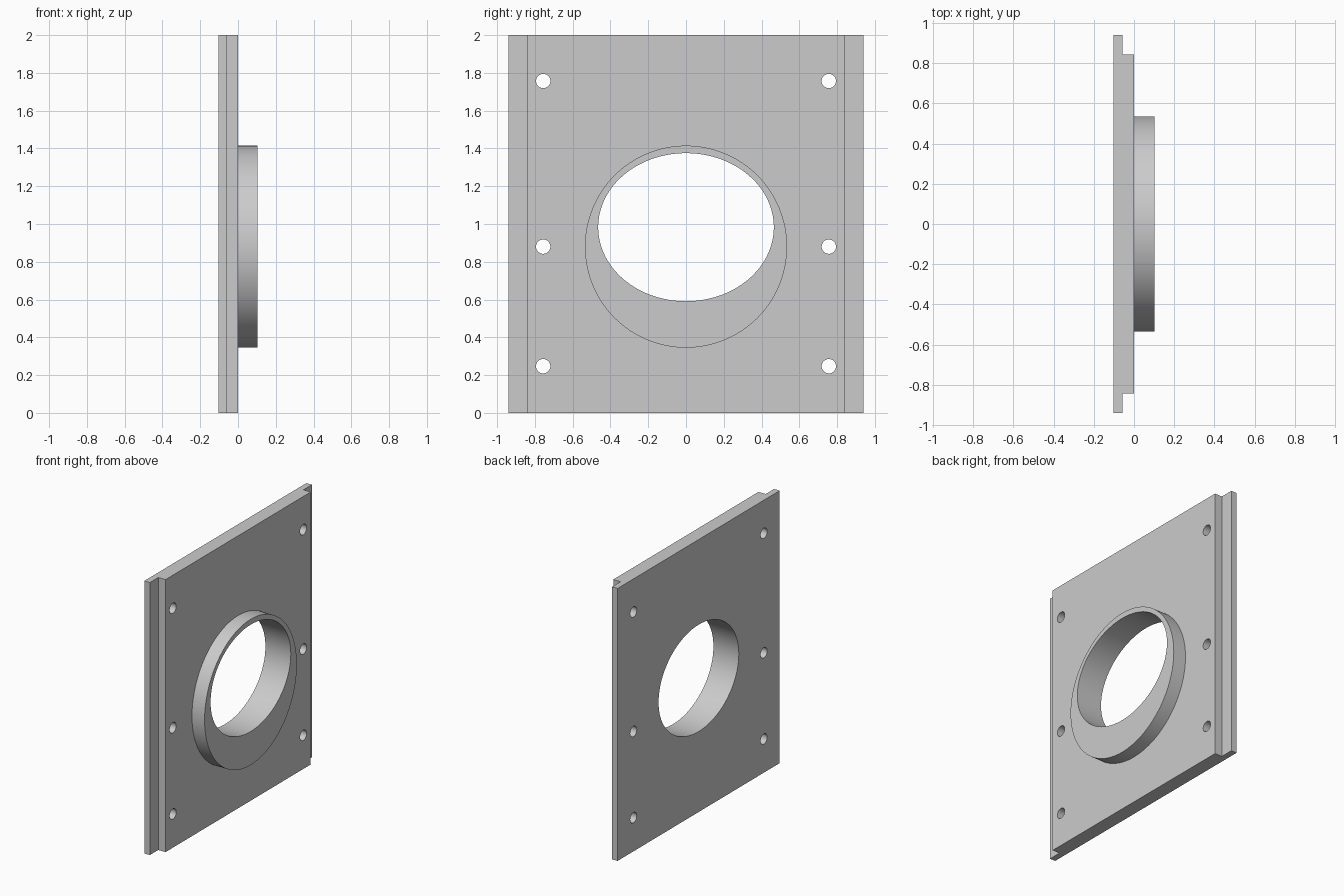
import bpy
import bmesh
from math import radians
from mathutils import Matrix

if "Cube" in bpy.data.objects:
    bpy.data.objects.remove(bpy.data.objects["Cube"])

BACK, STEP, FACE, RIM = -0.103, -0.058, 0.001, 0.103
HALF_WIDTH, HALF_FACE, HEIGHT = 0.94, 0.842, 2.0
BOSS_Z, BOSS_R = 0.88, 0.535
PORT_Z, PORT_Y, PORT_H = 0.983, 0.465, 0.392
BOLT_Y, BOLT_R = 0.756, 0.038

grey = bpy.data.materials.new("plain_grey")
grey.use_nodes = True
colour = (0.6, 0.6, 0.6, 1)
grey.diffuse_color = colour
grey.node_tree.nodes["Principled BSDF"].inputs["Base Color"].default_value = colour


def make_object(name, bm):
    bmesh.ops.recalc_face_normals(bm, faces=bm.faces)
    mesh = bpy.data.meshes.new(name)
    bm.to_mesh(mesh)
    bm.free()
    mesh.materials.append(grey)
    obj = bpy.data.objects.new(name, mesh)
    bpy.context.collection.objects.link(obj)
    return obj


def add_cylinder(bm, x0, x1, y, z, ry, rz, sides):
    """Elliptical cylinder lying along x."""
    matrix = (Matrix.Translation(((x0 + x1) / 2, y, z))
              @ Matrix.Diagonal((1, ry, rz, 1))
              @ Matrix.Rotation(radians(90), 4, 'Y'))
    bmesh.ops.create_cone(bm, cap_ends=True, segments=sides, radius1=1,
                          radius2=1, depth=x1 - x0, matrix=matrix)


def apply_boolean(target, tool, operation):
    mod = target.modifiers.new(operation.lower(), 'BOOLEAN')
    mod.operation = operation
    mod.solver = 'EXACT'
    mod.object = tool
    bpy.context.view_layer.objects.active = target
    bpy.ops.object.modifier_apply(modifier=mod.name)
    bpy.data.objects.remove(tool)


# Plate: stepped profile extruded upwards
bm = bmesh.new()
half = [(BACK, HALF_WIDTH), (STEP, HALF_WIDTH), (STEP, HALF_FACE), (FACE, HALF_FACE)]
profile = half + [(x, -y) for x, y in reversed(half)]
base = bm.faces.new([bm.verts.new((x, y, 0)) for x, y in profile])
top = bmesh.ops.extrude_face_region(bm, geom=[base])
bmesh.ops.translate(bm, vec=(0, 0, HEIGHT),
                    verts=[v for v in top["geom"] if isinstance(v, bmesh.types.BMVert)])
plate = make_object("mounting_plate", bm)

# Round boss standing on the face
bm = bmesh.new()
add_cylinder(bm, STEP, RIM, 0, BOSS_Z, BOSS_R, BOSS_R, 128)
apply_boolean(plate, make_object("boss", bm), 'UNION')

# Oval port and two columns of bolt holes
bm = bmesh.new()
add_cylinder(bm, -0.3, 0.3, 0, PORT_Z, PORT_Y, PORT_H, 128)
for side in (-1, 1):
    for z in (0.247, BOSS_Z, 1.757):
        add_cylinder(bm, -0.3, 0.3, side * BOLT_Y, z, BOLT_R, BOLT_R, 32)
apply_boolean(plate, make_object("hole_cutter", bm), 'DIFFERENCE')

# Smooth walls, sharp rims
bpy.ops.object.select_all(action='DESELECT')
plate.select_set(True)
bpy.context.view_layer.objects.active = plate
bpy.ops.object.shade_smooth_by_angle(angle=radians(30))
